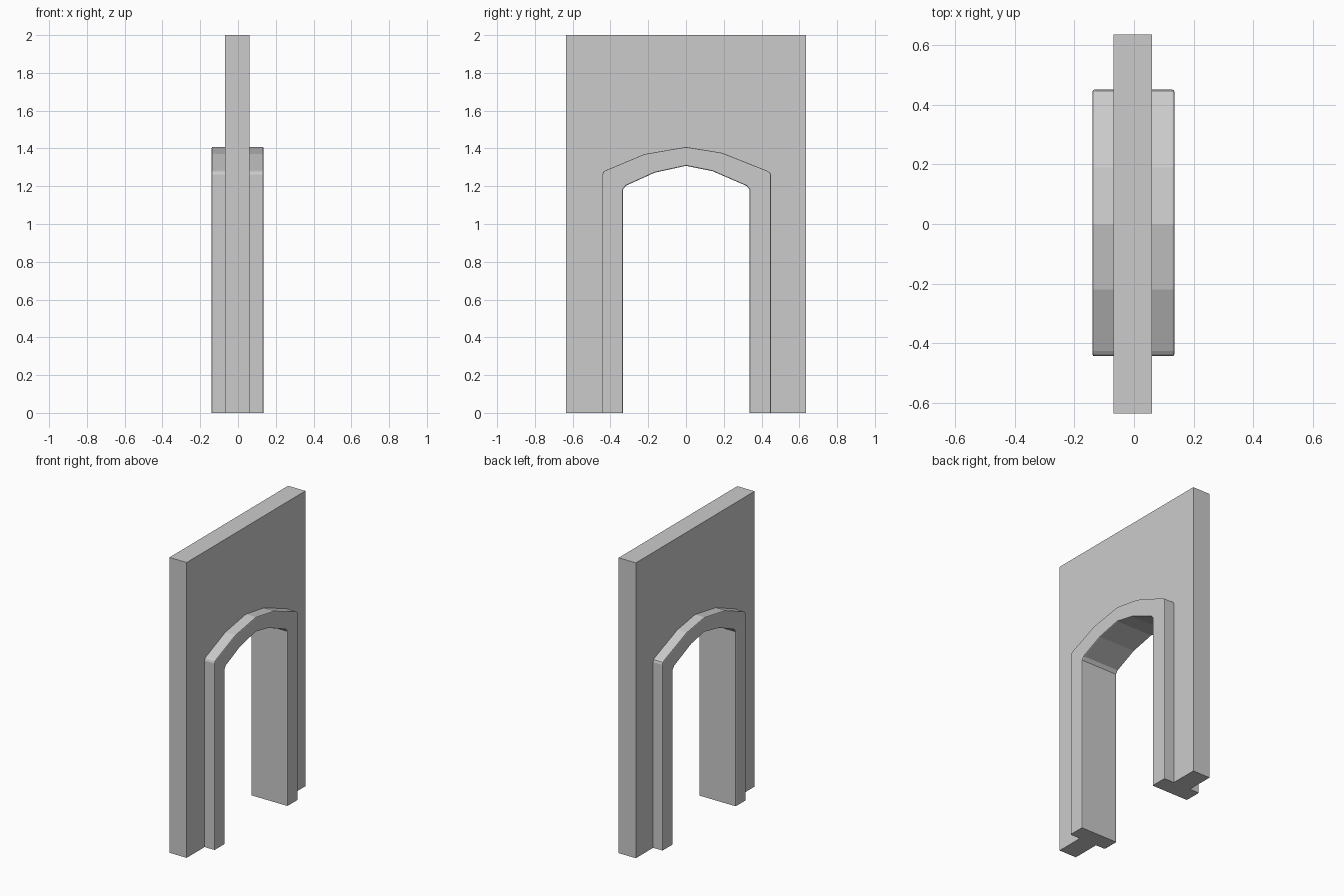
import bpy, bmesh

if "Cube" in bpy.data.objects:
    bpy.data.objects.remove(bpy.data.objects["Cube"])

def extrude_outline(name, outline, x0, x1, rim=0.0):
    """Extrude a y/z outline along x, optionally softening the front and back rims."""
    bm = bmesh.new()
    face = bm.faces.new([bm.verts.new((x0, y, z)) for y, z in outline])
    res = bmesh.ops.extrude_face_region(bm, geom=[face], use_keep_orig=True)
    moved = [v for v in res["geom"] if isinstance(v, bmesh.types.BMVert)]
    bmesh.ops.translate(bm, verts=moved, vec=(x1 - x0, 0, 0))
    bmesh.ops.recalc_face_normals(bm, faces=bm.faces[:])
    if rim:
        edges = [e for e in bm.edges
                 if abs(e.verts[0].co.x - e.verts[1].co.x) < 1e-5
                 and max(v.co.z for v in e.verts) > 0.01]
        bmesh.ops.bevel(bm, geom=edges, offset=rim, segments=2,
                        profile=0.5, affect='EDGES', clamp_overlap=True)
    bmesh.ops.triangulate(bm, faces=[f for f in bm.faces if len(f.verts) > 4])
    mesh = bpy.data.meshes.new(name)
    bm.to_mesh(mesh)
    bm.free()
    obj = bpy.data.objects.new(name, mesh)
    bpy.context.collection.objects.link(obj)
    return obj

# Arch profiles, left foot to right foot
outer = [(-0.443, 0), (-0.443, 1.262), (-0.438, 1.275), (-0.425, 1.284),
         (-0.22, 1.37), (0, 1.408), (0.19, 1.377), (0.43, 1.282),
         (0.445, 1.272), (0.45, 1.258), (0.45, 0)]
inner = [(-0.334, 0), (-0.334, 1.182), (-0.318, 1.203), (-0.165, 1.272),
         (0, 1.308), (0.14, 1.28), (0.32, 1.202), (0.337, 1.182), (0.337, 0)]

# Wall panel, its opening hidden just inside the arch frame
opening = [(y * 0.98, max(0, z - 0.01)) for y, z in outer]
wall = [(-0.635, 0), (-0.635, 2), (0.635, 2), (0.635, 0)] + opening[::-1]
extrude_outline("wall_panel", wall, -0.069, 0.06)

# Raised arch frame
extrude_outline("arch_frame", outer + inner[::-1], -0.139, 0.135, rim=0.006)
